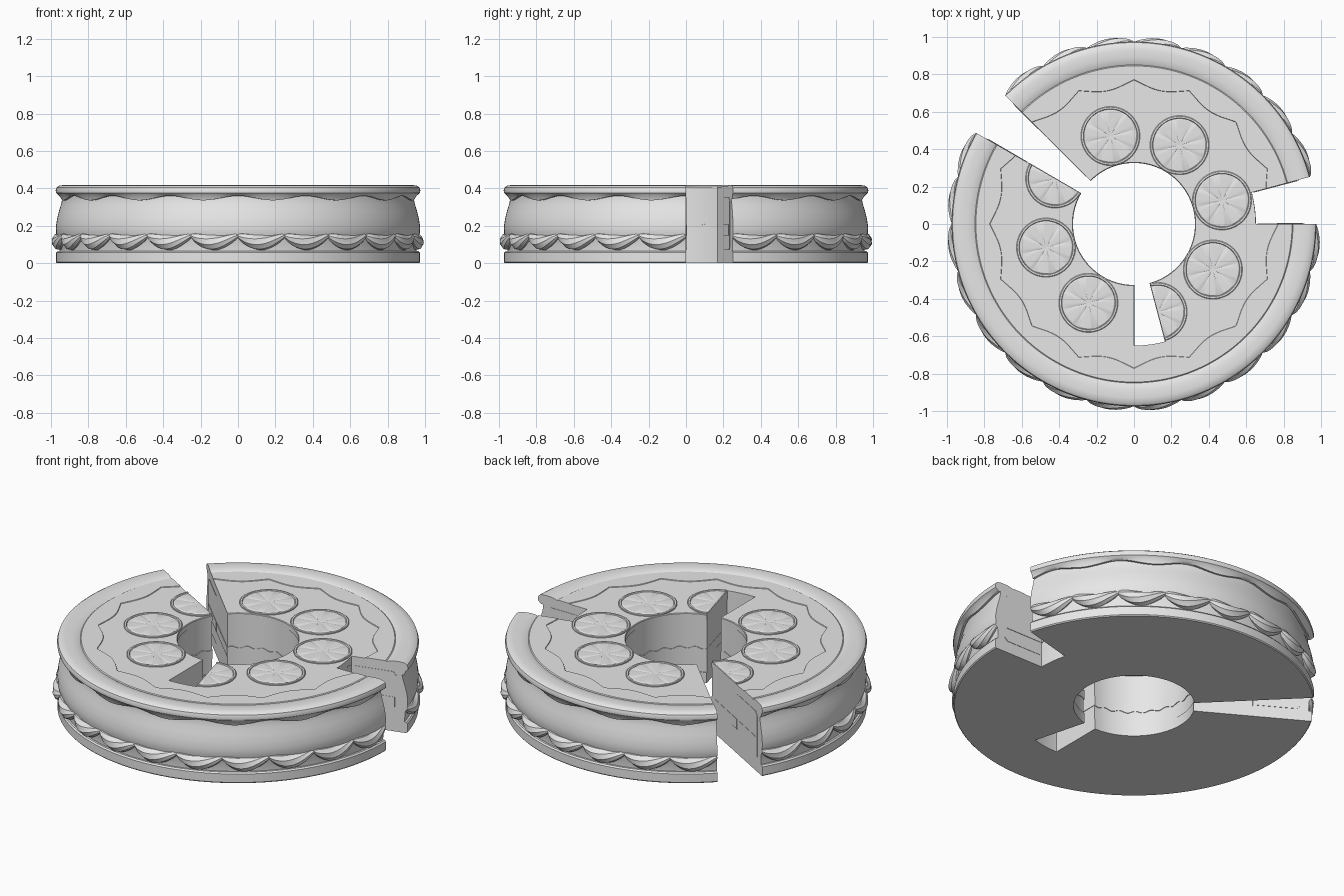
import bpy, math
from math import sin, cos, pi, radians

if "Cube" in bpy.data.objects:
    bpy.data.objects.remove(bpy.data.objects["Cube"])

mat = bpy.data.materials.new("plain_grey")
mat.diffuse_color = (0.8, 0.8, 0.8, 1)
mat.use_nodes = True
mat.node_tree.nodes["Principled BSDF"].inputs["Base Color"].default_value = mat.diffuse_color


def make(name, verts, faces, angle=35):
    me = bpy.data.meshes.new(name)
    me.from_pydata(verts, [], faces)
    me.materials.append(mat)
    ob = bpy.data.objects.new(name, me)
    bpy.context.collection.objects.link(ob)
    bpy.ops.object.select_all(action='DESELECT')
    ob.select_set(True)
    bpy.context.view_layer.objects.active = ob
    bpy.ops.object.mode_set(mode='EDIT')
    bpy.ops.mesh.select_all(action='SELECT')
    bpy.ops.mesh.normals_make_consistent(inside=False)
    bpy.ops.object.mode_set(mode='OBJECT')
    bpy.ops.object.shade_smooth_by_angle(angle=radians(angle))
    return ob


def sector(name, prof, a0, a1):
    """Closed profile, prof(theta) -> [(r, z)...], swept from a0 to a1 degrees."""
    n = max(1, round((a1 - a0) / 1.25))
    verts, faces = [], []
    for i in range(n + 1):
        t = radians(a0 + (a1 - a0) * i / n)
        verts += [(r * cos(t), r * sin(t), z) for r, z in prof(t)]
    m = len(prof(0))
    for i in range(n):
        for j in range(m):
            k = (j + 1) % m
            faces.append((i * m + j, i * m + k, (i + 1) * m + k, (i + 1) * m + j))
    faces.append(tuple(range(m)))
    faces.append(tuple(n * m + j for j in reversed(range(m))))
    make(name, verts, faces)


def fixed(*pts):
    return lambda t: pts


def filling(r0, r1):
    def prof(t):
        w = 0.006 * sin(24 * t)
        return [(r0, 0.148 + w), (r1, 0.148 + w), (r1, 0.205 - w), (r0, 0.205 - w)]
    return prof


def icing(t):
    # Wavy top line and wavy lower edge, 16 lobes around the cake
    zig = 0.77 - 0.045 * abs(sin(8 * t))
    low = 0.348 + 0.012 * cos(16 * t)
    return [(0.65, 0.36), (0.65, 0.408), (zig, 0.408), (zig + 0.002, 0.412),
            (0.845, 0.412), (0.85, 0.408), (0.857, 0.412), (0.89, 0.418),
            (0.93, 0.418), (0.955, 0.415), (0.97, 0.405), (0.975, 0.39),
            (0.973, 0.376), (0.962, 0.366), (0.952, low), (0.935, low)]


# Outer ring of the cake, with two slices missing
for i, (a, b) in enumerate([(15, 135), (150, 360)]):
    sector(f"outer_base_{i}", fixed((0.65, 0), (0.968, 0), (0.973, 0.006), (0.973, 0.056),
                                    (0.966, 0.064), (0.65, 0.064)), a, b)
    sector(f"outer_wall_{i}", fixed((0.65, 0.064), (0.955, 0.064), (0.958, 0.12),
                                    (0.972, 0.16), (0.973, 0.2), (0.967, 0.24), (0.957, 0.28),
                                    (0.946, 0.315), (0.94, 0.345), (0.94, 0.37), (0.65, 0.37)), a, b)
    sector(f"outer_icing_{i}", icing, a, b)
    sector(f"outer_sponge_{i}", fixed((0.66, 0.07), (0.89, 0.07), (0.912, 0.09), (0.912, 0.33),
                                      (0.89, 0.355), (0.66, 0.355)), a - 0.15, b + 0.15)
    sector(f"outer_filling_{i}", filling(0.66, 0.9), a - 0.3, b + 0.3)

# Inner ring of the cake, with two slices missing
for i, (a, b) in enumerate([(-75, 135), (150, 270)]):
    sector(f"inner_base_{i}", fixed((0.326, 0), (0.65, 0), (0.65, 0.062), (0.326, 0.062)), a, b)
    sector(f"inner_sponge_{i}", fixed((0.331, 0.062), (0.648, 0.062), (0.648, 0.385),
                                      (0.331, 0.385)), a, b)
    sector(f"inner_icing_{i}", lambda t: [(0.327, 0.375), (0.651, 0.372 - 0.02 * abs(sin(16 * t))),
                                          (0.651, 0.408), (0.33, 0.408), (0.327, 0.404)], a, b)
    sector(f"inner_filling_{i}", filling(0.327, 0.652), a - 0.3, b + 0.3)


# Piped cream shells around the foot of the wall, one per slice
def piped_shell(k):
    verts, faces = [], []
    n, m = 14, 24
    for i in range(n + 1):
        s = i / n
        bulge = sin(pi * s ** 0.85) ** 0.75 if 0 < s < 1 else 0
        t = radians(15 * (k + s))
        zc = 0.146 - 0.036 * sin(pi * s)
        rc = 0.962
        for j in range(m):
            a = 2 * pi * j / m + 1.2 * s
            ridge = 0.86 + 0.14 * abs(cos(4 * 2 * pi * j / m))
            r = rc + (0.012 + 0.027 * bulge) * ridge * cos(a)
            z = zc + (0.011 + 0.030 * bulge) * ridge * sin(a)
            verts.append((r * cos(t), r * sin(t), z))
    for i in range(n):
        for j in range(m):
            q = (j + 1) % m
            faces.append((i * m + j, i * m + q, (i + 1) * m + q, (i + 1) * m + j))
    faces += [tuple(range(m)), tuple(n * m + j for j in reversed(range(m)))]
    make(f"piped_shell_{k}", verts, faces, 30)


for k in range(24):
    if k not in (0, 9):
        piped_shell(k)


# Citrus slices on the top, two of them halved by the cuts
def citrus(k):
    ang = 15 + 45 * k
    half = ang in (150, 285)
    t = radians(ang)
    cx, cy = 0.487 * cos(t), 0.487 * sin(t)
    n = 32 if half else 64
    # radius, height, segment relief
    rings = [(0.158, 0.40, 0), (0.158, 0.414, 0), (0.154, 0.417, 0), (0.145, 0.417, 0),
             (0.142, 0.412, 0), (0.136, 0.412, 0.004), (0.07, 0.413, 0.003), (0.02, 0.413, 0.001)]
    verts, faces = [], []
    cols = n + 1 if half else n
    for r, z, relief in rings:
        for i in range(cols):
            p = 2 * pi * i / 64
            h = z + relief * min(1, 2 * abs(sin(4 * p)))
            verts.append((cx + r * cos(t + p), cy + r * sin(t + p), h))
    verts.append((cx, cy, 0.413))
    c = len(verts) - 1
    for j in range(len(rings) - 1):
        for i in range(n):
            q = (i + 1) % cols
            faces.append((j * cols + i, j * cols + q, (j + 1) * cols + q, (j + 1) * cols + i))
    last = (len(rings) - 1) * cols
    faces += [(last + i, last + (i + 1) % cols, c) for i in range(n)]
    make(f"citrus_slice_{k}", verts, faces, 25)


for k in range(8):
    citrus(k)
